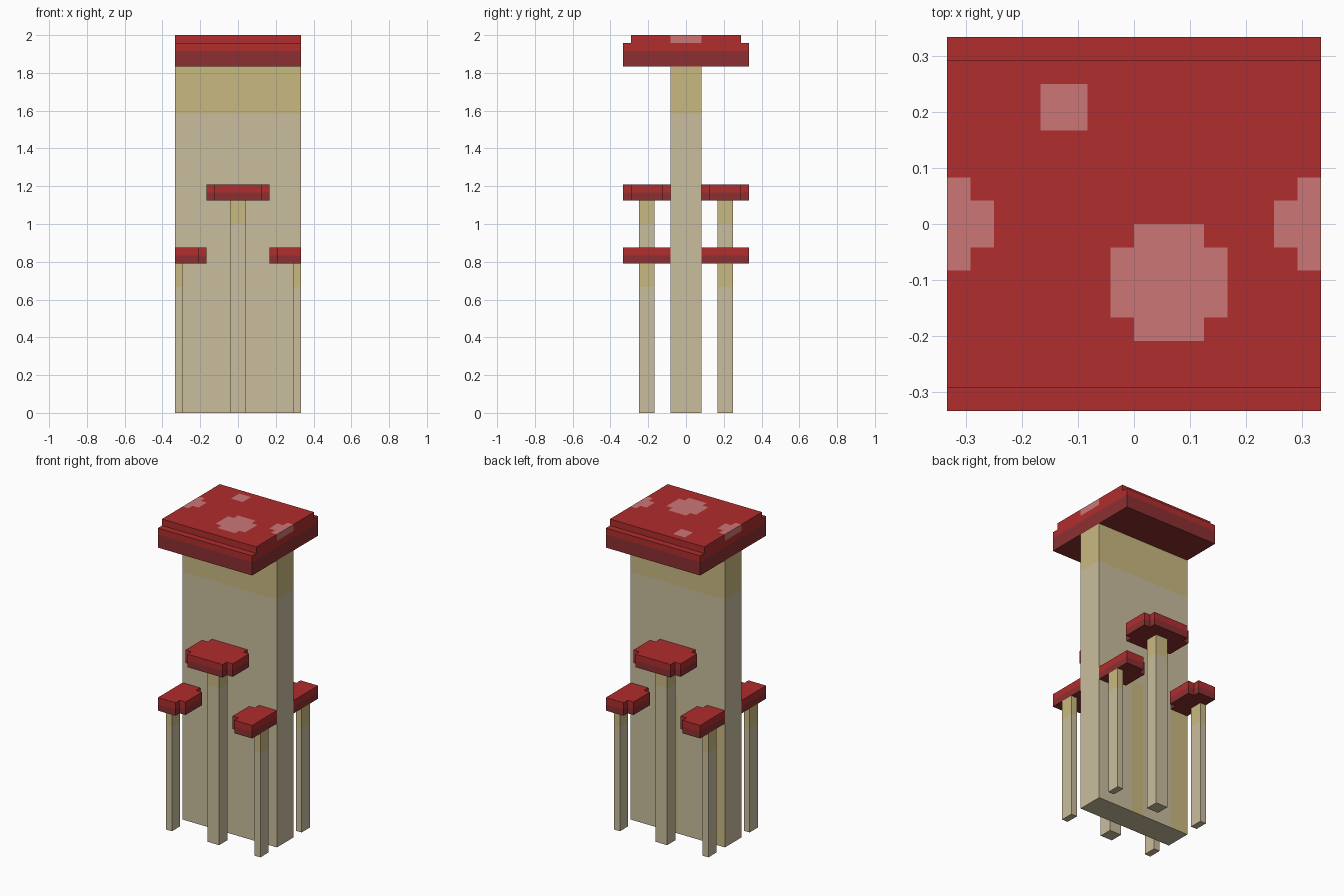
import bpy
import bmesh
from mathutils import Vector

U = 1 / 24  # one block of the model


def srgb(c):
    c /= 255
    return c / 12.92 if c <= 0.04045 else ((c + 0.055) / 1.055) ** 2.4


def make_material(name, rgb):
    colour = [srgb(c) for c in rgb] + [1]
    mat = bpy.data.materials.new(name)
    mat.use_nodes = True
    mat.diffuse_color = colour
    node = next(n for n in mat.node_tree.nodes if n.type == 'BSDF_PRINCIPLED')
    node.inputs["Base Color"].default_value = colour
    node.inputs["Roughness"].default_value = 0.9
    return mat


cube = bpy.data.objects.get("Cube")
if cube:
    bpy.data.objects.remove(cube, do_unlink=True)

CREAM, YELLOW, RED, DARK, PINK = range(5)
MATERIALS = [
    make_material("stem cream", (202, 190, 158)),
    make_material("stem yellow", (201, 186, 130)),
    make_material("cap red", (176, 45, 45)),
    make_material("cap dark red", (140, 47, 49)),
    make_material("spot pink", (204, 118, 118)),
]


def prism(name, points, direction, rule, cuts):
    """Extrude an outline (in blocks), slice it at the cuts, colour faces by rule."""
    bm = bmesh.new()
    face = bm.faces.new([bm.verts.new(p) for p in points])
    result = bmesh.ops.extrude_face_region(bm, geom=[face], use_keep_orig=True)
    moved = [v for v in result["geom"] if isinstance(v, bmesh.types.BMVert)]
    bmesh.ops.translate(bm, verts=moved, vec=Vector(direction))
    for axis, places in cuts.items():
        normal = Vector([float(a == axis) for a in "xyz"])
        for place in places:
            bmesh.ops.bisect_plane(bm, geom=bm.verts[:] + bm.edges[:] + bm.faces[:],
                                   plane_co=normal * place, plane_no=normal)
    bmesh.ops.recalc_face_normals(bm, faces=bm.faces[:])
    for f in bm.faces:
        f.material_index = rule(f.calc_center_bounds(), f.normal)
    bmesh.ops.scale(bm, vec=(U, U, U), verts=bm.verts[:])
    mesh = bpy.data.meshes.new(name)
    bm.to_mesh(mesh)
    bm.free()
    for mat in MATERIALS:
        mesh.materials.append(mat)
    obj = bpy.data.objects.new(name, mesh)
    bpy.context.collection.objects.link(obj)
    return obj


def rect(x0, x1, y0, y1):
    return [(x0, y0, 0), (x1, y0, 0), (x1, y1, 0), (x0, y1, 0)]


# Wide trunk: yellow under the cap, plus two yellow strips low on the back
def trunk_rule(c, n):
    strip = n.y > 0.5 and c.z < 21 and (c.x < -5 or 0 < c.x < 2)
    return YELLOW if c.z > 38 or strip else CREAM


prism("trunk", rect(-8, 8, -2, 2), (0, 0, 44), trunk_rule,
      {"x": (-5, 0, 2), "z": (21, 38)})


# Large stepped cap with spots on its top and sides
def spotted(x, y):
    x_far, y_far = abs(x), abs(y)
    edge = (x_far > 7 and y_far < 2) or (x_far > 6 and y_far < 1)
    small = -4 < x < -2 and 4 < y < 6
    dx, dy = abs(x - 1.5), abs(y + 2.5)
    large = max(dx, dy) < 2.5 and min(dx, dy) < 1.5
    return edge or small or large


def cap_rule(c, n):
    if c.z < 46:
        return DARK
    if n.z > 0.5 and c.z > 47.5 and spotted(c.x, c.y):
        return PINK
    if abs(n.x) > 0.5 and c.z > 47 and abs(c.y) < 2:
        return PINK
    return RED


half = [(8, 44), (8, 47), (7, 47), (7, 48)]
outline = half + [(-y, z) for y, z in reversed(half)]
prism("large_cap", [(-8, y, z) for y, z in outline], (16, 0, 0), cap_rule,
      {"x": range(-7, 8), "y": range(-6, 7), "z": (46, 47)})


# Small mushrooms: one in the middle and one at each end, front and back
def small_mushroom(label, stem, cap, base):
    prism(label + "_stem", stem, (0, 0, base),
          lambda c, n: YELLOW if c.z > base - 3 else CREAM, {"z": (base - 3,)})
    prism(label + "_cap", [(x, y, base) for x, y in cap], (0, 0, 2),
          lambda c, n: DARK if c.z < base + 1 else RED, {"z": (base + 1,)})


for depth, sy in (("front", -1), ("back", 1)):
    quarter = [(4, 3), (3, 3), (3, 2)]
    near = quarter + [(-x, y) for x, y in reversed(quarter)]
    middle = near + [(x, 10 - y) for x, y in reversed(near)]
    small_mushroom(depth + "_middle", rect(-1, 1, 4 * sy, 6 * sy),
                   [(x, y * sy) for x, y in middle], 27)
    for side, sx in (("left", 1), ("right", -1)):
        end = [(8, 2), (5, 2), (5, 3), (4, 3), (4, 7), (5, 7), (5, 8), (8, 8)]
        small_mushroom(depth + "_" + side, rect(7 * sx, 8 * sx, 4 * sy, 6 * sy),
                       [(x * sx, y * sy) for x, y in end], 19)
